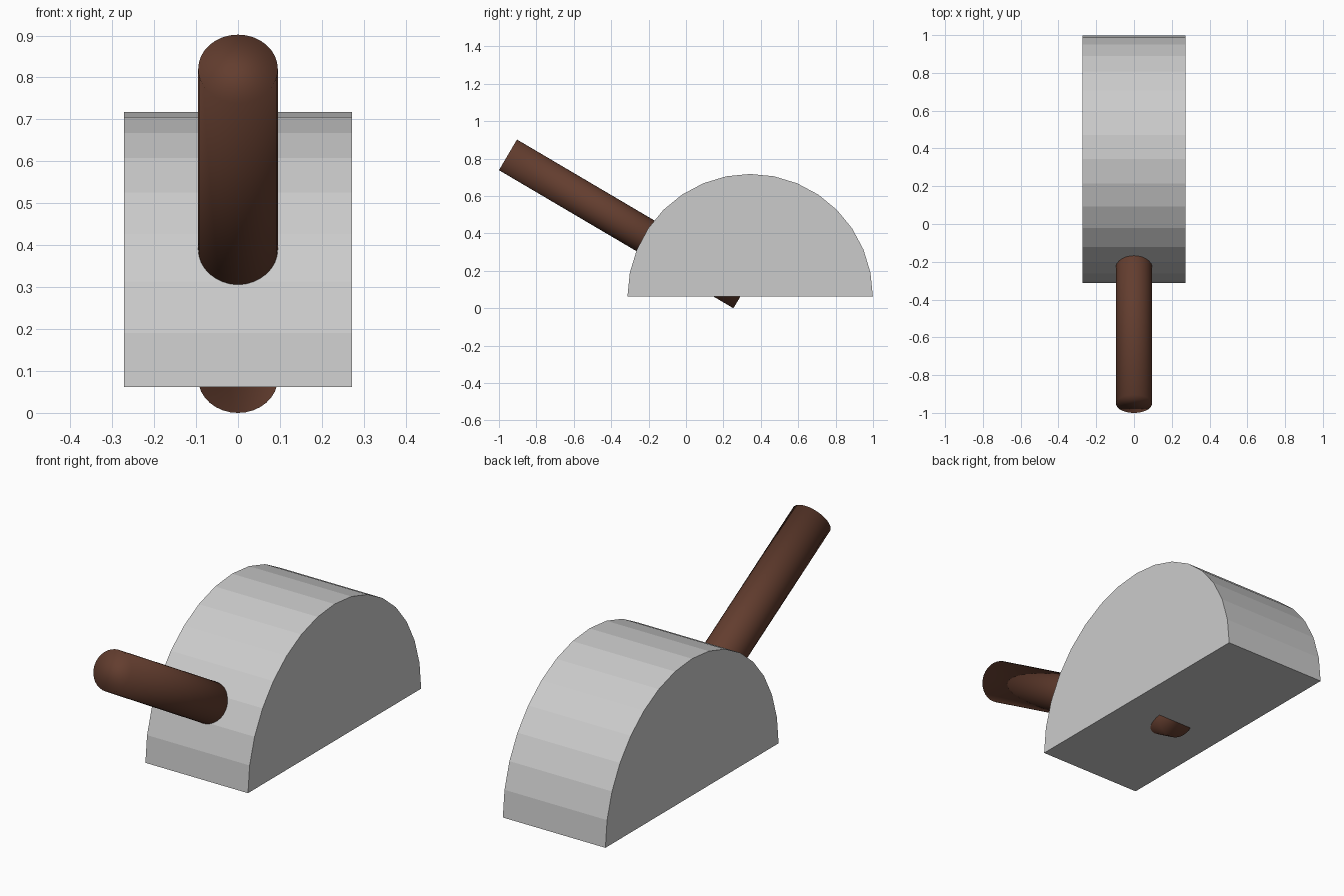
import bpy, bmesh, math
from mathutils import Matrix

if "Cube" in bpy.data.objects:
    bpy.data.objects.remove(bpy.data.objects["Cube"])


def material(name, rgb):
    m = bpy.data.materials.new(name)
    m.diffuse_color = (*rgb, 1)
    m.use_nodes = True
    m.node_tree.nodes["Principled BSDF"].inputs["Base Color"].default_value = m.diffuse_color
    return m


def add_object(name, bm, mat, smooth=False):
    bmesh.ops.recalc_face_normals(bm, faces=bm.faces)
    for f in bm.faces:
        f.smooth = smooth
    mesh = bpy.data.meshes.new(name)
    bm.to_mesh(mesh)
    bm.free()
    mesh.materials.append(mat)
    obj = bpy.data.objects.new(name, mesh)
    bpy.context.collection.objects.link(obj)
    return obj


steel = material("light grey", (0.6, 0.6, 0.6))
wood = material("dark brown", (0.125, 0.047, 0.028))

# Half-round block: half-disc profile in the yz plane, extruded along x
RADIUS, HALF_WIDTH, STEPS = 0.656, 0.272, 16
CENTRE_Y, BASE_Z = 0.343, 0.062
bm = bmesh.new()
profile = [bm.verts.new((-HALF_WIDTH,
                         CENTRE_Y + RADIUS * math.cos(math.pi * i / STEPS),
                         BASE_Z + RADIUS * math.sin(math.pi * i / STEPS)))
           for i in range(STEPS + 1)]
side = bm.faces.new(profile)
result = bmesh.ops.extrude_face_region(bm, geom=[side], use_keep_orig=True)
moved = [v for v in result["geom"] if isinstance(v, bmesh.types.BMVert)]
bmesh.ops.translate(bm, verts=moved, vec=(2 * HALF_WIDTH, 0, 0))
add_object("half_round_block", bm, steel)

# Slanted handle: rod running through the block and poking out below
bm = bmesh.new()
tilt = math.radians(90 - 30.5)
bmesh.ops.create_cone(bm, cap_ends=True, segments=32, radius1=0.095,
                      radius2=0.095, depth=1.455,
                      matrix=Matrix.Translation((0, -0.325, 0.451))
                      @ Matrix.Rotation(tilt, 4, 'X'))
add_object("handle", bm, wood, smooth=True)
